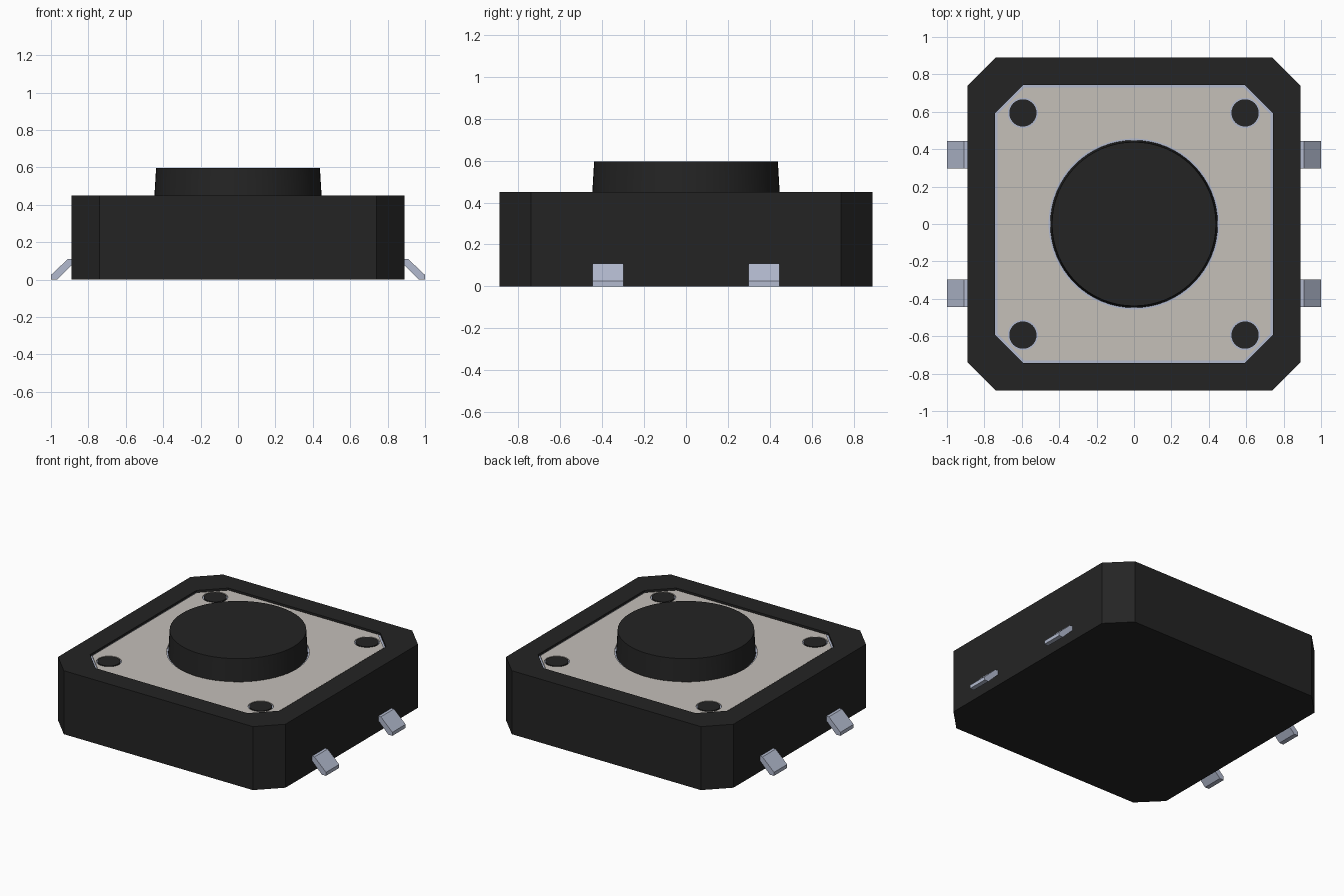
import bpy, bmesh, math

cube = bpy.data.objects.get("Cube")
if cube:
    bpy.data.objects.remove(cube, do_unlink=True)


def material(name, rgb):
    m = bpy.data.materials.new(name)
    m.use_nodes = True
    m.diffuse_color = (*rgb, 1)
    m.node_tree.nodes["Principled BSDF"].inputs["Base Color"].default_value = (*rgb, 1)
    return m


black = material("black plastic", (0.0176, 0.0176, 0.0176))
steel = material("blue grey steel", (0.448, 0.491, 0.62))
cover = material("warm grey metal", (0.554, 0.523, 0.485))


def octagon(half, cut):
    """Square outline with chamfered corners, counter-clockwise."""
    a = half - cut
    return [(half, -a), (half, a), (a, half), (-a, half),
            (-half, a), (-half, -a), (-a, -half), (a, -half)]


def circle(r, n=64, cx=0, cy=0):
    return [(cx + r * math.cos(2 * math.pi * i / n),
             cy + r * math.sin(2 * math.pi * i / n)) for i in range(n)]


def finish(name, bm, mats):
    bmesh.ops.recalc_face_normals(bm, faces=bm.faces)
    me = bpy.data.meshes.new(name)
    bm.to_mesh(me)
    bm.free()
    for m in mats:
        me.materials.append(m)
    ob = bpy.data.objects.new(name, me)
    bpy.context.collection.objects.link(ob)
    return ob


def loft(name, rings, mats, top_index=0):
    """Bridge a stack of (outline, z) rings and cap both ends."""
    bm = bmesh.new()
    loops = [[bm.verts.new((x, y, z)) for x, y in pts] for pts, z in rings]
    for lo, hi in zip(loops, loops[1:]):
        n = len(lo)
        for i in range(n):
            j = (i + 1) % n
            bm.faces.new((lo[i], lo[j], hi[j], hi[i]))
    bm.faces.new(loops[0][::-1])
    bm.faces.new(loops[-1]).material_index = top_index
    return finish(name, bm, mats)


def smooth(ob):
    bpy.ops.object.select_all(action='DESELECT')
    ob.select_set(True)
    bpy.context.view_layer.objects.active = ob
    bpy.ops.object.shade_smooth_by_angle(angle=math.radians(30))


# Housing with a shallow recess; the recess floor is steel
loft("housing", [(octagon(0.89, 0.15), 0), (octagon(0.89, 0.15), 0.449),
                 (octagon(0.742, 0.148), 0.449), (octagon(0.742, 0.148), 0.434)],
     [black, steel], top_index=1)

# Cover plate with holes for the button and the four pegs
corners = [(sx * 0.594, sy * 0.594) for sx in (-1, 1) for sy in (-1, 1)]
outlines = [octagon(0.731, 0.146), circle(0.457)]
outlines += [circle(0.081, 32, x, y) for x, y in corners]
cu = bpy.data.curves.new("cover_plate", 'CURVE')
cu.dimensions = '2D'
cu.fill_mode = 'BOTH'
cu.extrude = 0.003
for pts in outlines:
    sp = cu.splines.new('POLY')
    sp.points.add(len(pts) - 1)
    for p, (x, y) in zip(sp.points, pts):
        p.co = (x, y, 0, 1)
    sp.use_cyclic_u = True
cu.materials.append(cover)
plate = bpy.data.objects.new("cover_plate", cu)
plate.location.z = 0.438
bpy.context.collection.objects.link(plate)
bpy.ops.object.select_all(action='DESELECT')
plate.select_set(True)
bpy.context.view_layer.objects.active = plate
bpy.ops.object.convert(target='MESH')

# Tapered push button
smooth(loft("button", [(circle(0.448), 0.43), (circle(0.438), 0.596)], [black]))

# Peg heads in the plate corners
for i, (x, y) in enumerate(corners):
    ring = circle(0.073, 32, x, y)
    smooth(loft(f"peg_{i + 1}", [(ring, 0.43), (ring, 0.442)], [black]))

# Bent terminals, two on each side
profile = [(0.87, 0.11), (0.91, 0.11), (1.0, 0.025), (1.0, 0),
           (0.968, 0), (0.888, 0.08), (0.87, 0.08)]
for side, sx in (("left", 1), ("right", -1)):
    for end, yc in (("front", -0.371), ("back", 0.371)):
        bm = bmesh.new()
        face = bm.faces.new([bm.verts.new((sx * x, yc - 0.074, z)) for x, z in profile])
        ext = bmesh.ops.extrude_face_region(bm, geom=[face])
        verts = [v for v in ext["geom"] if isinstance(v, bmesh.types.BMVert)]
        bmesh.ops.translate(bm, verts=verts, vec=(0, 0.148, 0))
        finish(f"terminal_{end}_{side}", bm, [steel])
